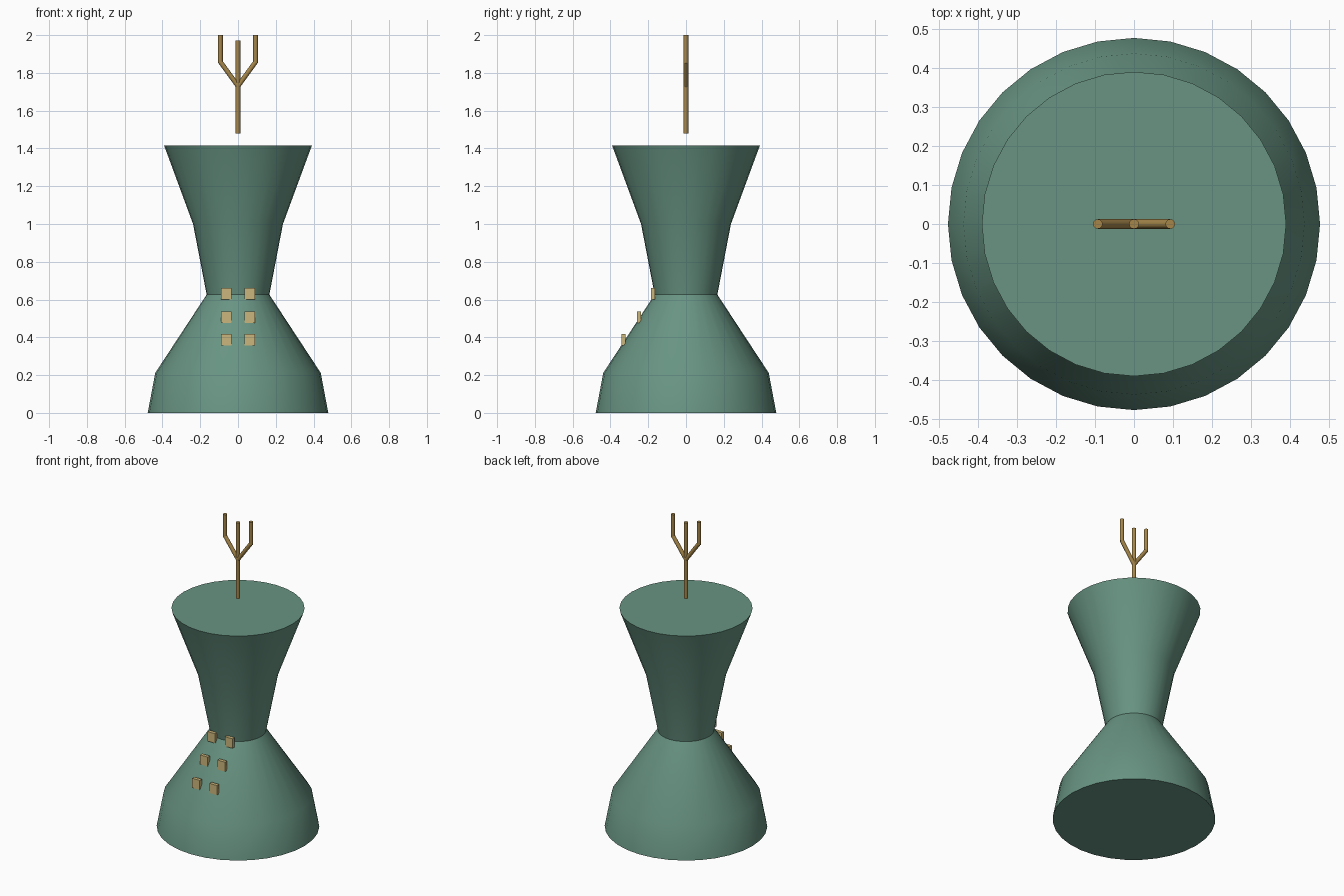
import bpy, bmesh, math
from mathutils import Vector

if "Cube" in bpy.data.objects:
    bpy.data.objects.remove(bpy.data.objects["Cube"])


def material(name, rgb):
    m = bpy.data.materials.new(name)
    m.diffuse_color = (*rgb, 1)
    m.use_nodes = True
    m.node_tree.nodes["Principled BSDF"].inputs["Base Color"].default_value = m.diffuse_color
    return m


GREEN = material("sage green", (0.138, 0.296, 0.225))
BRASS = material("dark brass", (0.38, 0.24, 0.068))
CREAM = material("pale gold", (0.60, 0.47, 0.20))


def finish(obj, name, mat, smooth=True):
    obj.name = name
    obj.data.materials.append(mat)
    if smooth:
        bpy.ops.object.select_all(action='DESELECT')
        obj.select_set(True)
        bpy.context.view_layer.objects.active = obj
        bpy.ops.object.shade_smooth_by_angle(angle=math.radians(32))
    return obj


def lathe(name, profile, mat, sides=32):
    bm = bmesh.new()
    rings = [[bm.verts.new((r * math.cos(2 * math.pi * i / sides),
                            r * math.sin(2 * math.pi * i / sides), z))
              for i in range(sides)] for r, z in profile]
    for low, high in zip(rings, rings[1:]):
        for i in range(sides):
            j = (i + 1) % sides
            bm.faces.new((low[i], low[j], high[j], high[i]))
    bm.faces.new(rings[0][::-1])
    bm.faces.new(rings[-1])
    mesh = bpy.data.meshes.new(name)
    bm.to_mesh(mesh)
    bm.free()
    obj = bpy.data.objects.new(name, mesh)
    bpy.context.collection.objects.link(obj)
    return finish(obj, name, mat)


def rod(name, start, end, mat, radius=0.0125):
    a, b = Vector(start), Vector(end)
    bpy.ops.mesh.primitive_cylinder_add(vertices=12, radius=radius,
                                        depth=(b - a).length, location=(a + b) / 2)
    obj = bpy.context.object
    obj.rotation_euler = (b - a).to_track_quat('Z', 'Y').to_euler()
    return finish(obj, name, mat)


# Waisted body: skirt below, flared torso above
lathe("body", [(0.478, 0), (0.438, 0.212), (0.166, 0.626),
               (0.238, 1.0), (0.391, 1.415)], GREEN)

# Two columns of buttons stepping down the skirt front
for row, (y, z) in enumerate([(-0.174, 0.63), (-0.249, 0.507), (-0.331, 0.387)]):
    for side, x in (("left", -0.062), ("right", 0.062)):
        bpy.ops.mesh.primitive_cube_add(size=1, location=(x, y, z))
        button = bpy.context.object
        button.scale = (0.054, 0.022, 0.062)
        finish(button, f"button_{side}_{row + 1}", CREAM, smooth=False)

# Floating three-pronged fork
rod("fork_shaft", (0, 0, 1.48), (0, 0, 1.972), BRASS)
for side, s in (("left", -1), ("right", 1)):
    rod(f"fork_arm_{side}", (0, 0, 1.73), (s * 0.093, 0, 1.858), BRASS)
    rod(f"fork_prong_{side}", (s * 0.093, 0, 1.852), (s * 0.093, 0, 2.0), BRASS)
